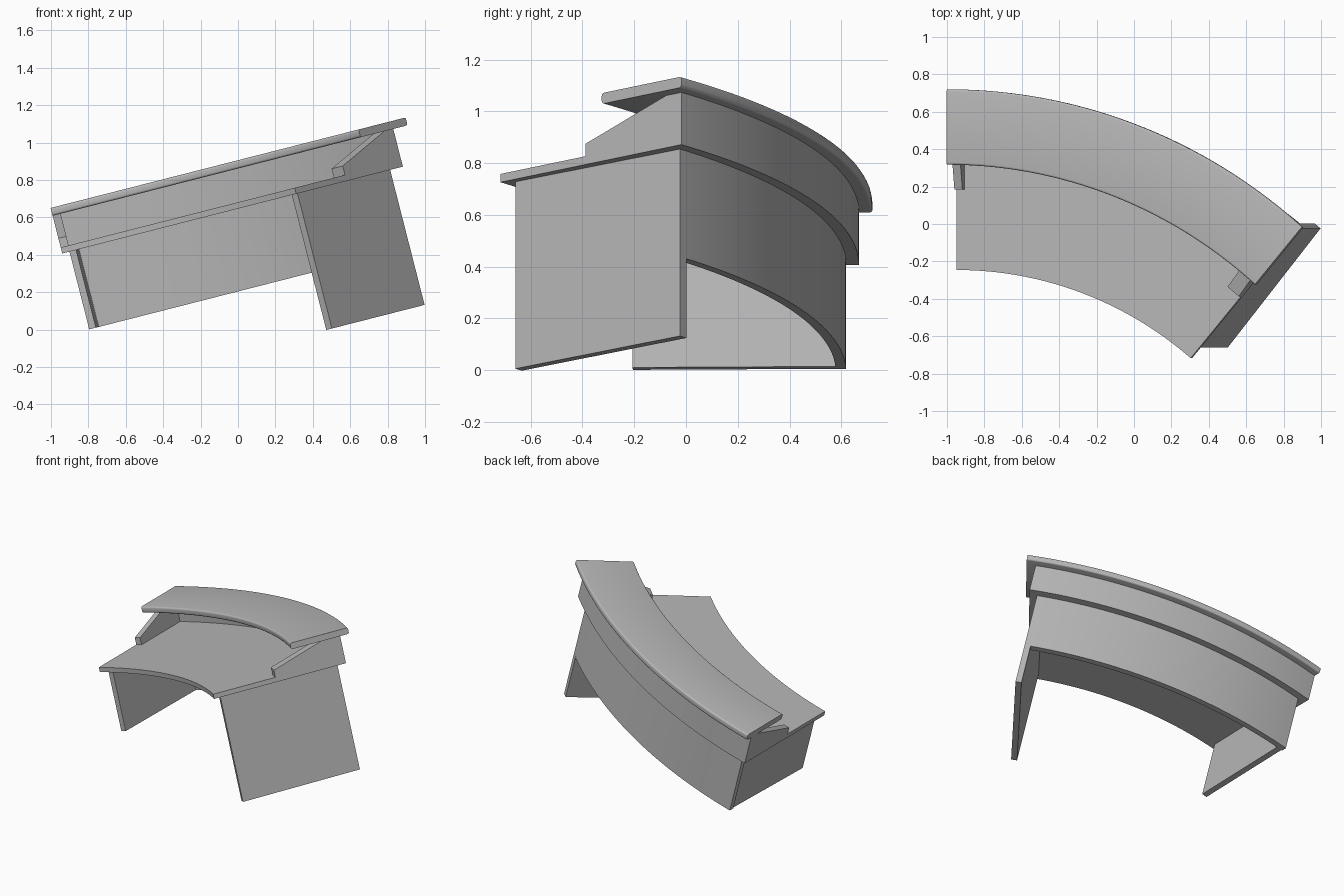
import bpy, bmesh, math
from mathutils import Vector

if "Cube" in bpy.data.objects:
    bpy.data.objects.remove(bpy.data.objects["Cube"])

TILT = math.radians(14.3)      # whole desk leans up to the right
SWEEP = math.radians(40.1)     # arc of the plan
U0, CY = -0.81, -2.25          # arc centre in the tilted plan

grey = bpy.data.materials.new("grey")
grey.diffuse_color = (0.47, 0.47, 0.47, 1)
grey.use_nodes = True
grey.node_tree.nodes["Principled BSDF"].inputs["Base Color"].default_value = grey.diffuse_color


def place(u, y, w):
    return Vector((u * math.cos(TILT) - w * math.sin(TILT), y,
                   u * math.sin(TILT) + w * math.cos(TILT)))


def loft(name, rings, smooth=True):
    bm = bmesh.new()
    vr = [[bm.verts.new(p) for p in ring] for ring in rings]
    n = len(vr[0])
    for a, b in zip(vr, vr[1:]):
        for i in range(n):
            j = (i + 1) % n
            bm.faces.new((a[i], a[j], b[j], b[i]))
    bm.faces.new(vr[0])
    bm.faces.new(vr[-1][::-1])
    bmesh.ops.recalc_face_normals(bm, faces=bm.faces)
    me = bpy.data.meshes.new(name)
    bm.to_mesh(me)
    bm.free()
    me.materials.append(grey)
    ob = bpy.data.objects.new(name, me)
    bpy.context.collection.objects.link(ob)
    if smooth:
        bpy.ops.object.select_all(action='DESELECT')
        ob.select_set(True)
        bpy.context.view_layer.objects.active = ob
        bpy.ops.object.shade_smooth_by_angle(angle=math.radians(32))
    return ob


def arc(name, profile, start=0.0, end=0.0, steps=48):
    """Sweep a (radius, height) profile; start/end shift the end planes."""
    rings = []
    for k in range(steps + 1):
        t = k / steps
        ring = []
        for r, w in profile:
            a0, a1 = math.asin(start / r), SWEEP + math.asin(end / r)
            a = a0 + (a1 - a0) * t
            ring.append(place(U0 + r * math.sin(a), CY + r * math.cos(a), w))
        rings.append(ring)
    return loft(name, rings)


def board(name, profile, angle, d0, d1):
    """Flat board between two offsets from the radial plane at an angle."""
    s, c = math.sin(angle), math.cos(angle)
    return loft(name, [[place(U0 + r * s + d * c, CY + r * c - d * s, w)
                        for r, w in profile] for d in (d0, d1)], False)


def rect(r0, r1, w0, w1):
    return [(r0, w0), (r1, w0), (r1, w1), (r0, w1)]


def rounded_rect(r0, r1, w0, w1, rad, steps=4):
    pts = []
    for i, (r, w) in enumerate(rect(r0 + rad, r1 - rad, w0 + rad, w1 - rad)):
        for k in range(steps + 1):
            a = math.radians(180 + 90 * i + 90 * k / steps)
            pts.append((r + rad * math.cos(a), w + rad * math.sin(a)))
    return pts


# Raised counter top with softened long edges
arc("counter_top", rounded_rect(2.567, 2.97, 0.835, 0.878, 0.012), 0.0, 0.06)

# Worktop and curved panels
arc("worktop", rect(2.004, 2.918, 0.627, 0.66))
arc("upper_panel", rect(2.878, 2.918, 0.66, 0.835))
arc("lower_panel", rect(2.829, 2.869, 0.198, 0.627), 0.05, -0.088)

# Leg panels, slightly toed in, the right one reaching lower
board("left_leg", rect(2.045, 2.83, 0.198, 0.627), math.radians(1.2), -0.003, 0.034)
board("right_leg", rect(2.053, 2.869, -0.118, 0.627), math.radians(38.8), -0.025, 0.015)

# Sloped end brackets carrying the counter
gable = [(2.435, 0.66), (2.878, 0.66), (2.878, 0.835), (2.84, 0.835), (2.435, 0.71)]
board("left_bracket", gable, 0, 0.0, 0.044)
board("right_bracket", gable, SWEEP, -0.08, 0.0)
